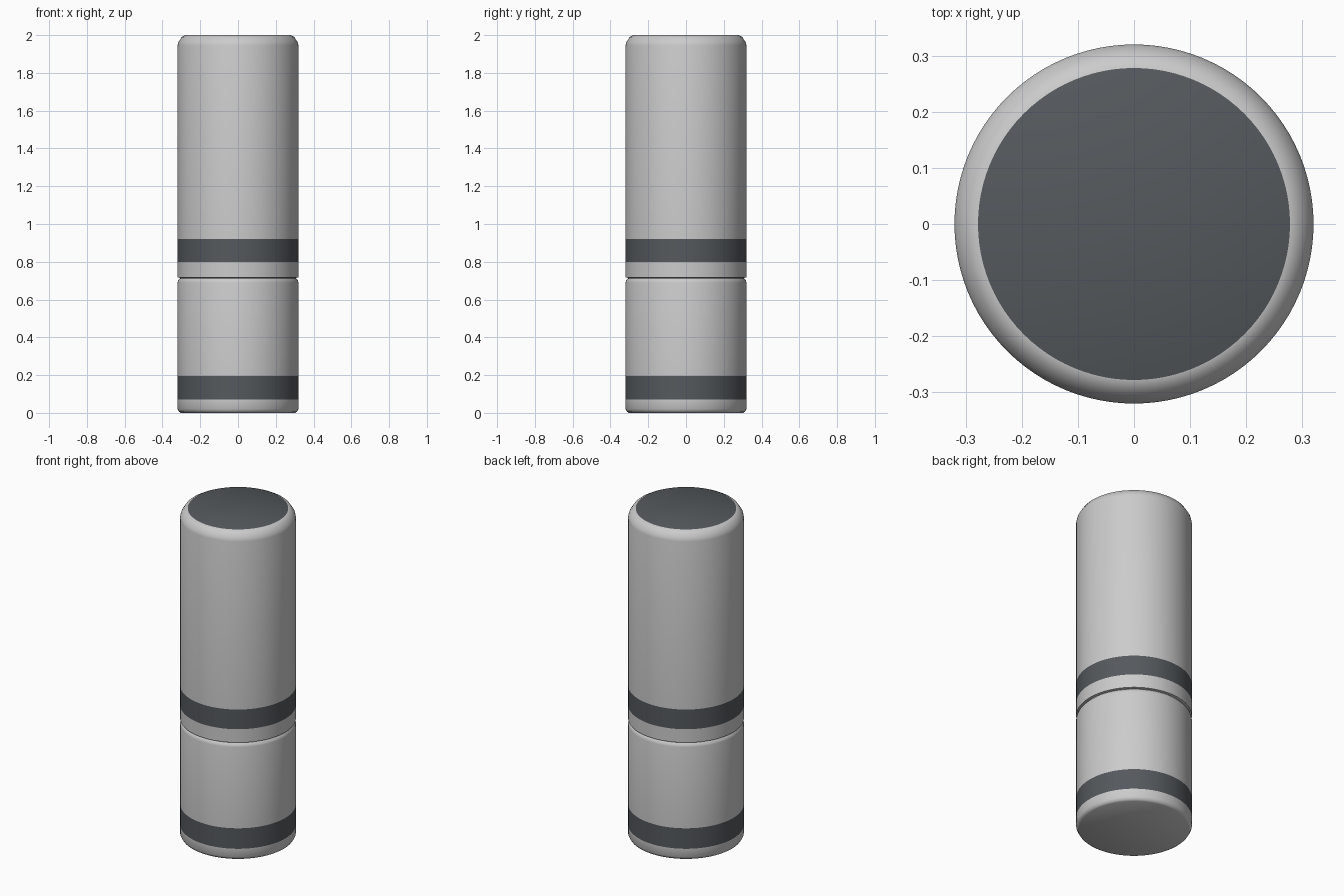
import bpy, bmesh, math
from mathutils import Matrix, Vector

cube = bpy.data.objects.get("Cube")
if cube:
    bpy.data.objects.remove(cube, do_unlink=True)

R = 0.32
SIDES = 96


def material(name, rgb):
    m = bpy.data.materials.new(name)
    m.diffuse_color = (*rgb, 1)
    m.use_nodes = True
    m.node_tree.nodes["Principled BSDF"].inputs["Base Color"].default_value = (*rgb, 1)
    return m


LIGHT = material("light grey", (0.6, 0.6, 0.6))
DARK = material("slate grey", (0.09, 0.1, 0.11))


def lathe(name, profile, is_dark):
    """Spin a (radius, z) profile around z; is_dark(z, normal) picks the dark faces."""
    bm = bmesh.new()
    verts = [bm.verts.new((r, 0, z)) for r, z in profile]
    edges = [bm.edges.new(pair) for pair in zip(verts, verts[1:])]
    bmesh.ops.spin(bm, geom=verts + edges, cent=(0, 0, 0), axis=(0, 0, 1),
                   angle=math.tau, steps=SIDES, use_merge=True)
    bmesh.ops.remove_doubles(bm, verts=bm.verts, dist=1e-5)
    # flat end caps
    bmesh.ops.holes_fill(bm, edges=[e for e in bm.edges if e.is_boundary], sides=0)
    bmesh.ops.recalc_face_normals(bm, faces=bm.faces)
    for f in bm.faces:
        f.material_index = int(is_dark(f.calc_center_median().z, f.normal))
    mesh = bpy.data.meshes.new(name)
    bm.to_mesh(mesh)
    bm.free()
    mesh.materials.append(LIGHT)
    mesh.materials.append(DARK)
    obj = bpy.data.objects.new(name, mesh)
    bpy.context.collection.objects.link(obj)
    bpy.ops.object.select_all(action="DESELECT")
    obj.select_set(True)
    bpy.context.view_layer.objects.active = obj
    bpy.ops.object.shade_smooth_by_angle(angle=math.radians(40))
    return obj


# lower body with rounded shoulder and painted band
lathe("lower_body",
      [(0.302, 0), (0.312, 0.006), (R, 0.02), (R, 0.07), (R, 0.195),
       (R, 0.69), (0.317, 0.702), (0.308, 0.712)],
      lambda z, n: 0.07 < z < 0.195)

# narrow neck inside the seam
lathe("seam_neck", [(0.306, 0.69), (0.306, 0.74)], lambda z, n: False)

# upper body with painted band, chamfered rim and dark top
lathe("upper_body",
      [(0.308, 0.715), (R, 0.718), (R, 0.8), (R, 0.92), (R, 1.945),
       (0.316, 1.962), (0.298, 1.99), (0.278, 2.0)],
      lambda z, n: 0.8 < z < 0.92 or n.z > 0.99)
